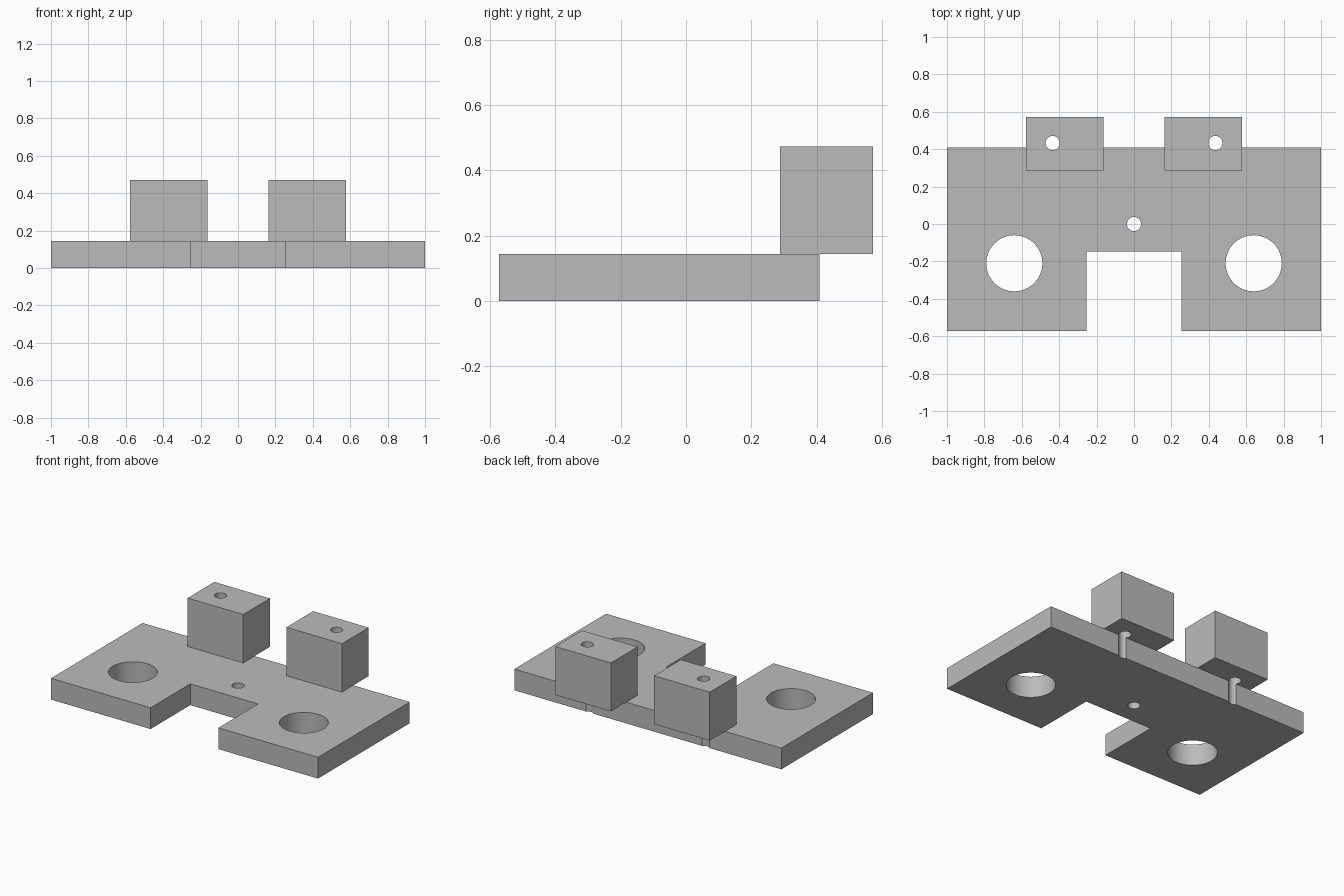
import bpy
import math

cube = bpy.data.objects.get("Cube")
if cube:
    bpy.data.objects.remove(cube, do_unlink=True)

GREY = (0.5, 0.5, 0.5, 1.0)
grey = bpy.data.materials.new("plain grey")
grey.use_nodes = True
grey.diffuse_color = GREY
grey.node_tree.nodes["Principled BSDF"].inputs["Base Color"].default_value = GREY

PLATE_TOP = 0.144
BLOCK_TOP = 0.472
BOLT_X, BOLT_Y, BOLT_R = 0.435, 0.433, 0.038


def box(name, x, y, z):
    """Box from three (min, max) ranges."""
    spans = (x, y, z)
    bpy.ops.mesh.primitive_cube_add(size=1, location=[(a + b) / 2 for a, b in spans])
    ob = bpy.context.object
    ob.name = name
    ob.scale = [b - a for a, b in spans]
    bpy.ops.object.transform_apply(location=True, scale=True, rotation=False)
    ob.data.materials.append(grey)
    return ob


def drill(name, x, y, radius):
    """Tall upright cylinder used to cut a through hole."""
    bpy.ops.mesh.primitive_cylinder_add(vertices=64, radius=radius, depth=2, location=(x, y, 0))
    ob = bpy.context.object
    ob.name = name
    ob.data.materials.append(grey)
    return ob


def cut(part, cutters):
    """Subtract the cutters, keep the result and discard the helpers."""
    for cutter in cutters:
        cutter.hide_render = True
        mod = part.modifiers.new("cut", 'BOOLEAN')
        mod.operation = 'DIFFERENCE'
        mod.solver = 'EXACT'
        mod.object = cutter
    bpy.ops.object.select_all(action='DESELECT')
    part.select_set(True)
    bpy.context.view_layer.objects.active = part
    for mod in list(part.modifiers):
        bpy.ops.object.modifier_apply(modifier=mod.name)
    for cutter in cutters:
        bpy.data.objects.remove(cutter, do_unlink=True)
    bpy.ops.object.shade_smooth_by_angle(angle=math.radians(30))


# Base plate: front notch, centre hole, two large holes, bolt grooves in the back edge
plate = box("base_plate", (-1, 1), (-0.572, 0.408), (0, PLATE_TOP))
cutters = [box("notch_cutter", (-0.254, 0.254), (-1, -0.148), (-1, 1)),
           drill("centre_drill", 0, 0, BOLT_R)]
for side in (-1, 1):
    cutters.append(drill("large_drill", side * 0.64, -0.21, 0.15))
    cutters.append(drill("bolt_drill", side * BOLT_X, BOLT_Y, BOLT_R))
cut(plate, cutters)

# Pair of drilled blocks overhanging the back edge
for label, side in (("left", 1), ("right", -1)):
    block = box(label + "_block", sorted((side * 0.162, side * 0.578)),
                (0.287, 0.572), (PLATE_TOP, BLOCK_TOP))
    cut(block, [drill("bolt_drill", side * BOLT_X, BOLT_Y, BOLT_R)])
